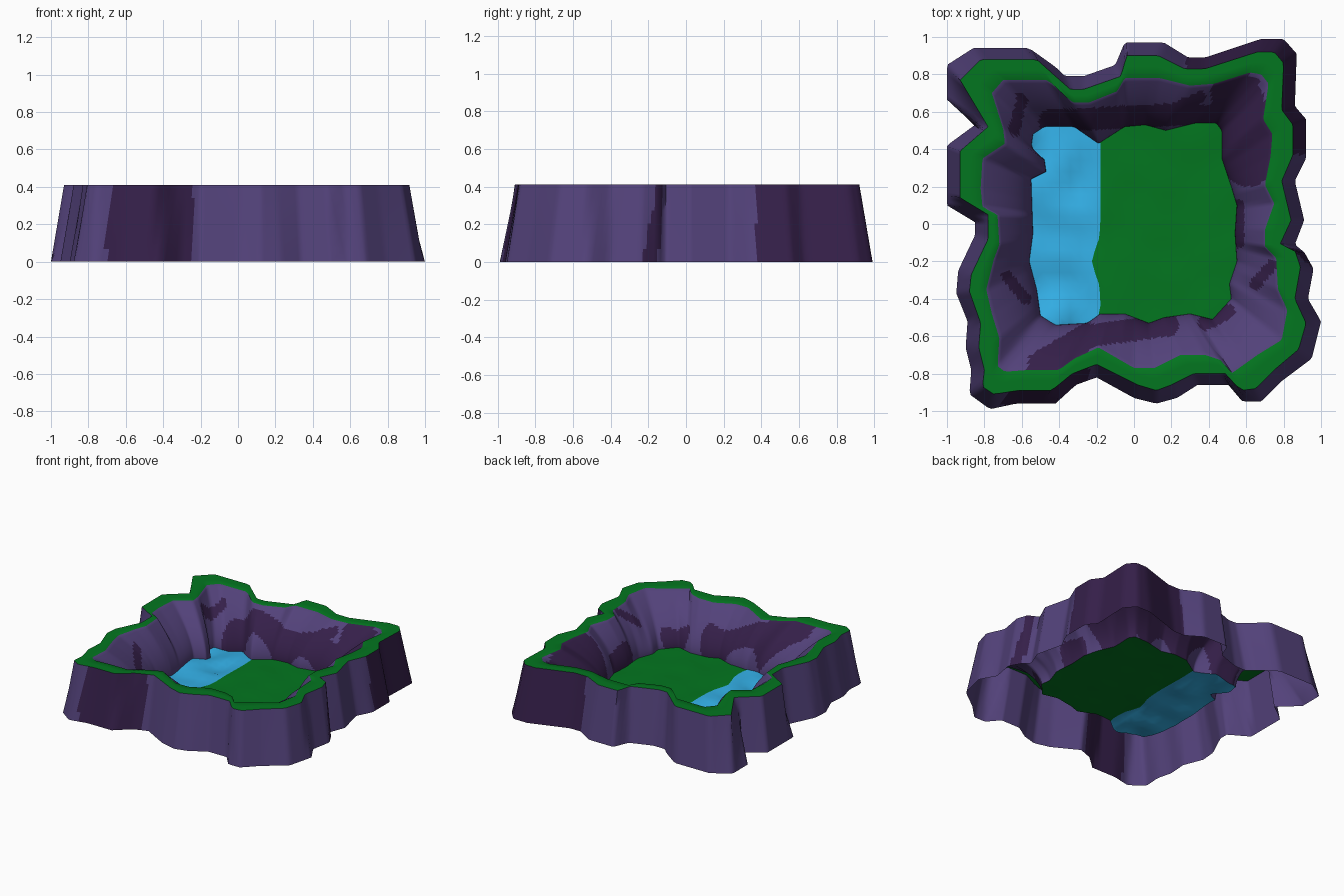
import bpy, bmesh, math
from mathutils import Vector, noise

if "Cube" in bpy.data.objects:
    bpy.data.objects.remove(bpy.data.objects["Cube"], do_unlink=True)

STEPS = 360
TOP = 0.41


def make_material(name, color):
    mat = bpy.data.materials.new(name)
    mat.use_nodes = True
    mat.diffuse_color = (*color, 1)
    mat.node_tree.nodes["Principled BSDF"].inputs["Base Color"].default_value = (*color, 1)
    return mat


rock = make_material("purple rock", (0.086, 0.054, 0.195))
dark_rock = make_material("dark purple rock", (0.036, 0.014, 0.068))
grass = make_material("grass green", (0.001, 0.18, 0.014))
water = make_material("water blue", (0.035, 0.45, 0.83))

# Clockwise outlines in hundredths: cliff foot, outer rim, inner lip, basin floor
FOOT = [-100, 85, -86, 94, -56, 94, -42, 84, -37, 79, -27, 79, -10, 85, -5, 97, 16, 97,
        29, 89, 38, 89, 68, 99, 80, 99, 87, 91, 86, 63, 92, 56, 92, 35, 86, 23, 91, 2,
        86, -11, 91, -15, 96, -24, 93, -40, 100, -52, 95, -72, 79, -84, 68, -95, 58, -95,
        51, -86, 34, -86, 23, -93, 12, -96, 0, -93, -20, -82, -31, -86, -42, -96,
        -63, -96, -77, -99, -88, -91, -87, -78, -90, -66, -89, -52, -95, -37, -94, -25,
        -85, -6, -85, 1, -100, 10, -100, 42, -85, 53, -100, 66]
RIM = [-93, 77, -82, 88, -52, 88, -42, 79, -34, 72, -27, 72, -7, 79, -4, 90, 13, 90,
       27, 83, 38, 83, 66, 92, 75, 92, 80, 86, 79, 61, 85, 53, 85, 37, 79, 23, 84, 2,
       78, -11, 86, -14, 89, -23, 86, -40, 92, -53, 88, -67, 75, -78, 65, -88, 57, -89,
       49, -80, 32, -80, 20, -86, 12, -89, 2, -86, -20, -75, -33, -80, -44, -89,
       -62, -89, -75, -91, -81, -87, -80, -78, -83, -66, -82, -53, -88, -36, -87, -27,
       -78, -8, -78, 5, -93, 14, -93, 39, -78, 52]
LIP = [-76, 70, -70, 77, -46, 77, -33, 65, -24, 65, -9, 71, -5, 78, 14, 78, 30, 74,
       43, 75, 62, 81, 68, 80, 72, 75, 69, 56, 74, 48, 73, 36, 70, 21, 75, 11, 70, -3,
       70, -12, 76, -18, 77, -35, 82, -46, 79, -62, 66, -70, 52, -80, 47, -73, 38, -70,
       25, -70, 11, -77, 0, -77, -19, -66, -32, -72, -40, -78, -56, -78, -69, -79,
       -73, -76, -72, -61, -76, -48, -79, -35, -75, -19, -72, -11, -73, 5, -81, 9,
       -82, 19, -81, 35, -69, 43, -70, 51]
FLOOR = [-55, 41, -54, 48, -48, 52, -32, 52, -19, 43, -5, 52, 6, 53, 17, 50, 33, 54, 44, 54,
         47, 50, 47, 35, 52, 20, 55, 10, 54, -5, 55, -20, 51, -32, 52, -40, 42, -51,
         30, -48, 16, -50, 8, -53, -5, -48, -18, -48, -25, -53, -42, -54, -50, -49,
         -52, -35, -56, -20, -54, -5, -55, 24, -47, 28, -48, 35]

# Dark streaks on the inner slope: two ends and a radius, in hundredths
STREAKS = [(-45, 55, 30, 59, 6), (10, 57, 36, 68, 3), (30, 58, 50, 60, 5),
           (55, 68, 61, 34, 14), (-60, 67, -64, 50, 3), (-68, -28, -58, -40, 3),
           (65, -32, 74, -22, 3), (56, 10, 56, -10, 3), (-50, -75, -25, -60, 7),
           (-25, -60, 18, -54, 6), (38, -53, 50, -47, 4)]


def resample(flat):
    """Find where evenly turned rays from the centre meet the outline."""
    points = [Vector(pair) / 100 for pair in zip(flat[::2], flat[1::2])]
    ring = []
    for k in range(STEPS):
        angle = math.tau * (k + 0.37) / STEPS
        ray = Vector((math.cos(angle), math.sin(angle)))
        best = 0
        for i, q in enumerate(points):
            p = points[i - 1]
            edge = q - p
            cross = ray.cross(edge)
            if abs(cross) > 1e-9:
                along, t = p.cross(edge) / cross, p.cross(ray) / cross
                if 0 <= t <= 1:
                    best = max(best, along)
        ring.append(ray * best)
    return ring


def floor_height(x, y):
    bump = noise.noise(Vector((x * 5, y * 5, 0)))
    if x < -0.19:
        shore = min(1, (-0.19 - x) / 0.1)
        return 0.085 - 0.02 * shore + 0.045 * bump * shore
    return 0.085 + 0.008 * bump


def slope_color(c):
    if c.z > TOP - 0.001:
        return 0
    for x1, y1, x2, y2, radius in STREAKS:
        a, b = Vector((x1, y1)) / 100, Vector((x2, y2)) / 100
        t = max(0, min(1, (c.xy - a).dot(b - a) / (b - a).length_squared))
        if (c.xy - a.lerp(b, t)).length < radius / 100:
            return 2
    return 1


def cliff_color(c):
    front = c.y < -0.7 and -0.71 + 0.1 * c.z < c.x < -0.24
    corner = (c.x > 0.7 and c.y > 0.37) or (c.y > 0.7 and c.x > 0.28)
    notch = c.x > 0.7 and -0.24 + 0.22 * c.z < c.y < -0.15 + 0.08 * c.z
    return front or corner or notch


def finish(bm, name, materials, rule, smooth):
    bmesh.ops.recalc_face_normals(bm, faces=bm.faces)
    for f in bm.faces:
        f.material_index = int(rule(f.calc_center_median()))
    mesh = bpy.data.meshes.new(name)
    bm.to_mesh(mesh)
    bm.free()
    obj = bpy.data.objects.new(name, mesh)
    bpy.context.collection.objects.link(obj)
    for m in materials:
        mesh.materials.append(m)
    bpy.ops.object.select_all(action="DESELECT")
    obj.select_set(True)
    bpy.context.view_layer.objects.active = obj
    bpy.ops.object.shade_smooth_by_angle(angle=math.radians(smooth))


def band(name, outlines, strips, materials, rule):
    """Strips joining closed rings; each has a row count and a bend that steepens its foot."""
    bm = bmesh.new()
    rings = [[bm.verts.new(p) for p in outlines[0]]]
    for lower, upper, (count, bend) in zip(outlines, outlines[1:], strips):
        for r in range(1, count + 1):
            up = r / count
            rings.append([bm.verts.new((*a.xy.lerp(b.xy, up ** bend), a.z + (b.z - a.z) * up))
                          for a, b in zip(lower, upper)])
    for low, high in zip(rings, rings[1:]):
        for k in range(STEPS):
            bm.faces.new((low[k - 1], low[k], high[k], high[k - 1]))
    finish(bm, name, materials, rule, 65)


def at_height(flat, z):
    return [Vector((p.x, p.y, z)) for p in resample(flat)]


foot_ring, rim_ring, lip_ring = at_height(FOOT, 0), at_height(RIM, TOP), at_height(LIP, TOP)
floor_ring = [Vector((p.x, p.y, floor_height(p.x, p.y))) for p in resample(FLOOR)]

# Outer cliff, then the inner slope joined to the grassy rim
band("outer_cliff", [foot_ring, rim_ring], [(6, 1)], [rock, dark_rock], cliff_color)
band("slope_and_rim", [floor_ring, lip_ring, rim_ring], [(24, 1.8), (2, 1)],
     [grass, rock, dark_rock], slope_color)

# Basin floor, cut into a grid with the shoreline on one of the cuts
bm = bmesh.new()
bm.faces.new([bm.verts.new((p.x, p.y, 0)) for p in floor_ring])
for i in range(-12, 20):
    for spot, normal in (((i * 0.05 - 0.19, 0, 0), (1, 0, 0)), ((0, i * 0.06 - 0.2, 0), (0, 1, 0))):
        bmesh.ops.bisect_plane(bm, geom=bm.verts[:] + bm.edges[:] + bm.faces[:],
                               plane_co=spot, plane_no=normal)
water_faces = [f for f in bm.faces if f.calc_center_median().x < -0.19]
for v in bm.verts:
    v.co.z = floor_height(v.co.x, v.co.y)
    if abs(v.co.x + 0.19) < 0.001 and abs(v.co.y) < 0.45:
        v.co.x += 0.01 - 0.045 * math.exp(-((v.co.y + 0.2) / 0.09) ** 2)
water_spots = {f.calc_center_median().to_tuple(4) for f in water_faces}
finish(bm, "basin_floor", [grass, water], lambda c: c.to_tuple(4) in water_spots, 45)
